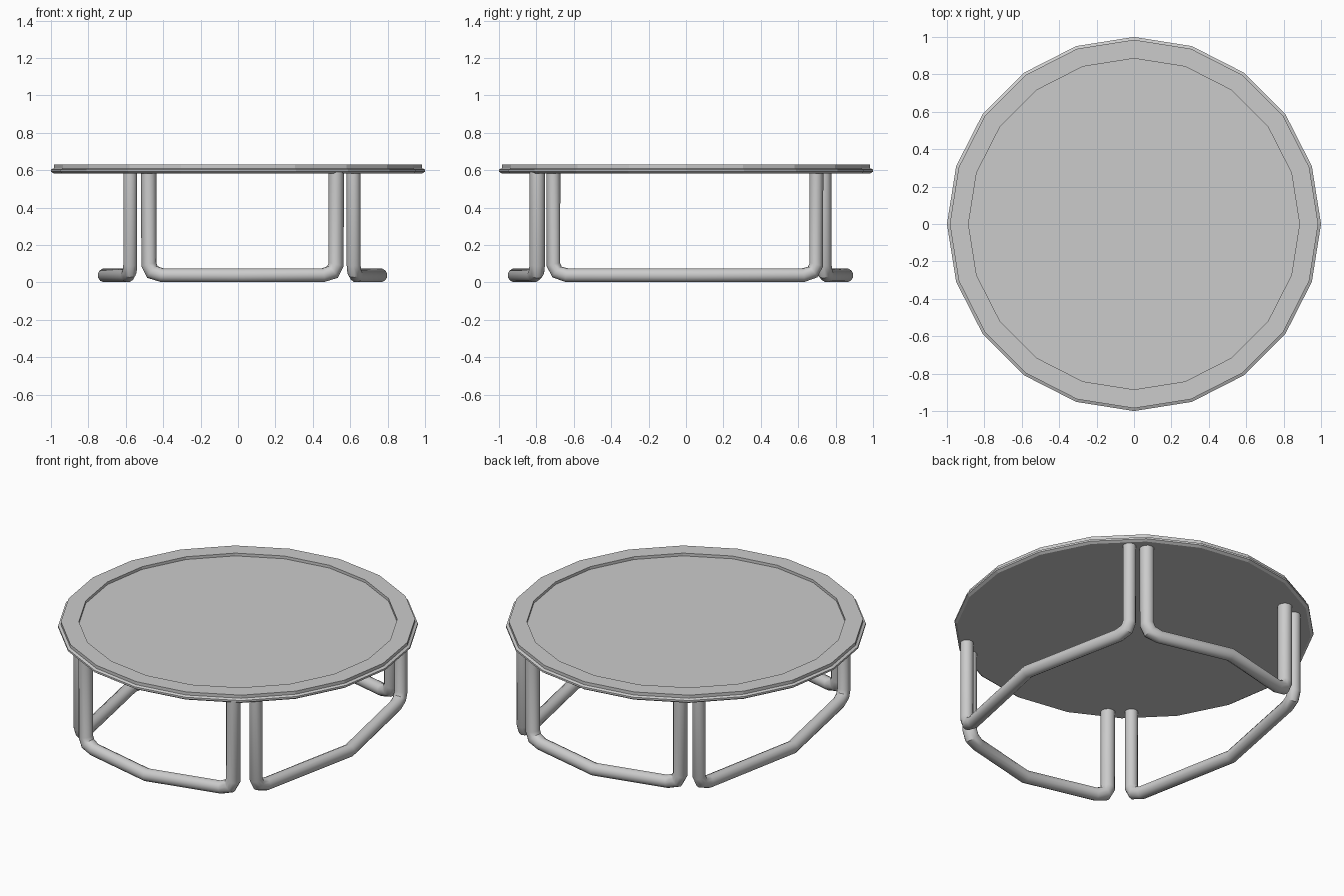
import bpy, bmesh
from math import cos, sin, tau
from mathutils import Vector

if "Cube" in bpy.data.objects:
    bpy.data.objects.remove(bpy.data.objects["Cube"])

SIDES = 20


def lathe(name, profile):
    """Turn a radius/height profile into a flat-sided disc capped at both ends."""
    bm = bmesh.new()
    rings = [[bm.verts.new((r * cos(tau * i / SIDES), r * sin(tau * i / SIDES), z))
              for i in range(SIDES)] for r, z in profile]
    for a, b in zip(rings, rings[1:]):
        for i in range(SIDES):
            j = (i + 1) % SIDES
            bm.faces.new((a[i], b[i], b[j], a[j]))
    bm.faces.new(rings[0])
    bm.faces.new(rings[-1][::-1])
    bmesh.ops.recalc_face_normals(bm, faces=bm.faces)
    mesh = bpy.data.meshes.new(name)
    bm.to_mesh(mesh)
    bm.free()
    obj = bpy.data.objects.new(name, mesh)
    bpy.context.collection.objects.link(obj)


def leg_frame(name, start, middle, end, post_r):
    """One bent tube: post, rounded foot, two floor runs, rounded foot, post."""
    rail_r = 0.0375
    mid = Vector((*middle, rail_r))

    def half(foot):
        foot = Vector((*foot, 0))
        d = mid - foot
        d.z = 0
        d.normalize()
        up = Vector((0, 0, 1))
        return [(foot + up * 0.59, post_r), (foot + up * 0.095, post_r),
                (foot + d * 0.02 + up * 0.055, post_r * 1.02),
                (foot + d * 0.075 + up * rail_r, rail_r)]

    path = half(start) + [(mid, rail_r)] + half(end)[::-1]
    curve = bpy.data.curves.new(name, 'CURVE')
    curve.dimensions = '3D'
    curve.bevel_depth = 1.0
    curve.bevel_resolution = 4
    curve.use_fill_caps = True
    spline = curve.splines.new('POLY')
    spline.points.add(len(path) - 1)
    for p, (co, r) in zip(spline.points, path):
        p.co = (*co, 1)
        p.radius = r
    obj = bpy.data.objects.new(name, curve)
    bpy.context.collection.objects.link(obj)
    bpy.ops.object.select_all(action='DESELECT')
    obj.select_set(True)
    bpy.context.view_layer.objects.active = obj
    bpy.ops.object.convert(target='MESH')
    bpy.ops.object.shade_smooth_by_angle(angle=0.6)


# Tray top: recessed floor, raised lip, stepped outer edge
lathe("table_top", [(0.885, 0.612), (0.885, 0.629), (0.985, 0.629), (0.985, 0.610),
                    (1.0, 0.603), (1.0, 0.592), (0.985, 0.582)])

# Four bent tube frames around the edge
leg_frame("front_leg_frame", (-0.477, -0.795), (0.022, -0.916), (0.525, -0.795), 0.041)
leg_frame("back_leg_frame", (-0.477, 0.737), (0.022, 0.857), (0.525, 0.737), 0.041)
leg_frame("left_leg_frame", (-0.576, -0.709), (-0.713, -0.01), (-0.576, 0.697), 0.037)
leg_frame("right_leg_frame", (0.618, -0.709), (0.761, -0.01), (0.618, 0.697), 0.037)
